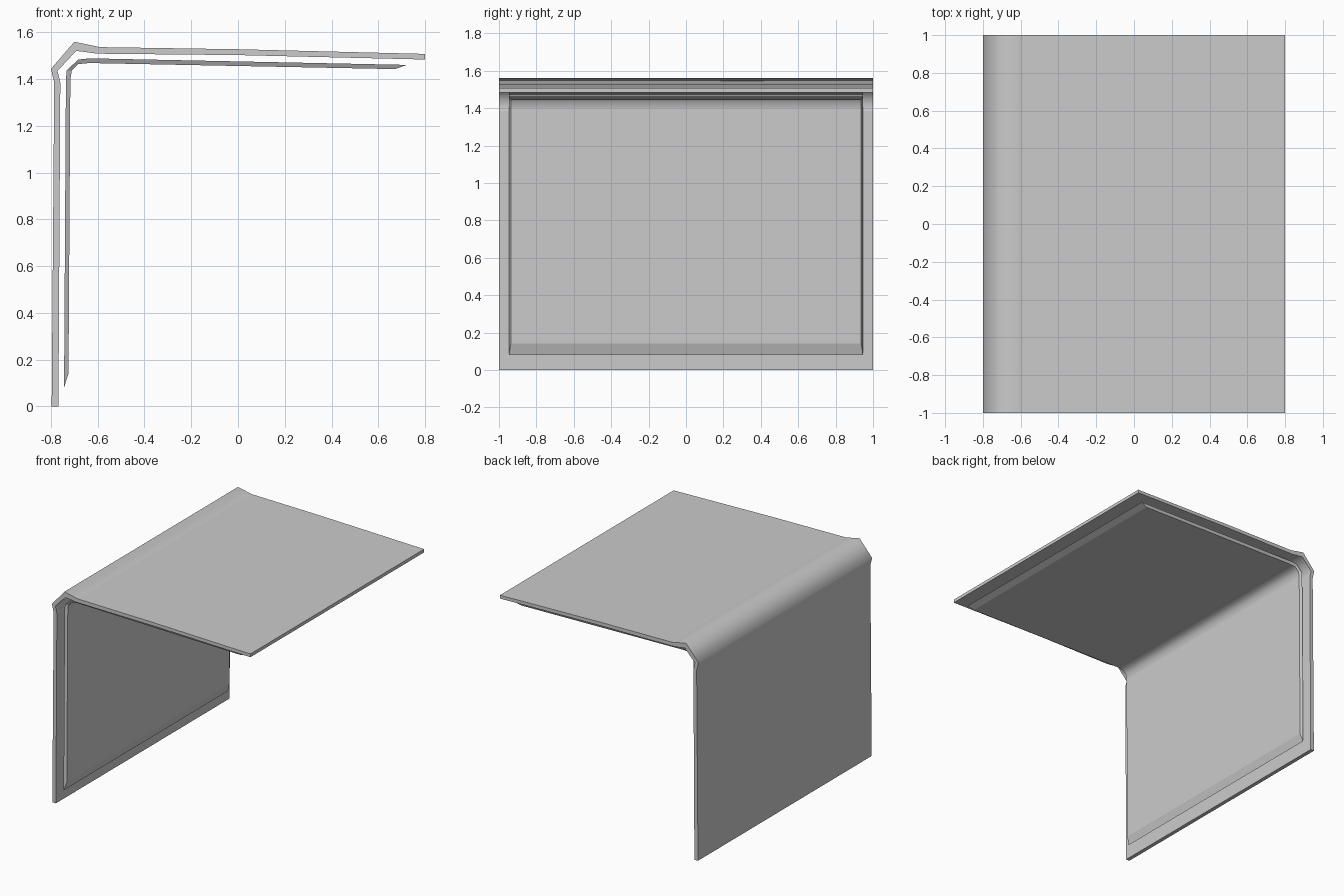
import bpy
import bmesh

cube = bpy.data.objects.get("Cube")
if cube:
    bpy.data.objects.remove(cube, do_unlink=True)

# One plain grey for both sheets
grey = bpy.data.materials.new("plain grey")
grey.use_nodes = True
colour = (0.6, 0.6, 0.6, 1)
grey.diffuse_color = colour
grey.node_tree.nodes["Principled BSDF"].inputs["Base Color"].default_value = colour


def folded_sheet(name, outer, inner, outer_half, inner_half):
    """Sheet bent in the xz plane and run along y; its two skins may differ in width."""
    bm = bmesh.new()
    skin = {}
    for key, line, half in (("out", outer, outer_half), ("in", inner, inner_half)):
        for side in (-1, 1):
            skin[key, side] = [bm.verts.new((x, side * half, z)) for x, z in line]
    # Closed loop of four long strips: outer skin, end edges and inner skin
    loop = [skin["out", -1], skin["out", 1], skin["in", 1], skin["in", -1]]
    for a, b in zip(loop, loop[1:] + loop[:1]):
        for i in range(len(outer) - 1):
            bm.faces.new((a[i], a[i + 1], b[i + 1], b[i]))
    # Free ends of the sheet
    for i in (0, -1):
        bm.faces.new([line[i] for line in loop])
    bmesh.ops.recalc_face_normals(bm, faces=bm.faces)
    # Round shading only across the fold
    for f in bm.faces:
        f.smooth = True
    for e in bm.edges:
        a, b = (v.co for v in e.verts)
        along_y = abs(a.y - b.y) > 1
        in_fold = a.x < -0.62 and a.z > 1.4
        e.smooth = along_y and in_fold and e.calc_face_angle() < 1.1
    mesh = bpy.data.meshes.new(name)
    bm.to_mesh(mesh)
    bm.free()
    mesh.materials.append(grey)
    ob = bpy.data.objects.new(name, mesh)
    bpy.context.collection.objects.link(ob)
    return ob


# Outer shell: upright wall, raised fold, gently sloping top
folded_sheet(
    "outer_shell",
    [(-0.797, 0), (-0.786, 1.385), (-0.80, 1.444), (-0.70, 1.56),
     (-0.59, 1.537), (0, 1.528), (0.80, 1.508)],
    [(-0.768, 0), (-0.760, 1.385), (-0.772, 1.435), (-0.692, 1.521),
     (-0.60, 1.509), (0, 1.503), (0.80, 1.484)],
    1.0, 1.0)

# Inner liner: thinner panel hung just inside, with bevelled borders
folded_sheet(
    "inner_liner",
    [(-0.744, 0.081), (-0.736, 1.40), (-0.733, 1.436), (-0.684, 1.484),
     (-0.634, 1.489), (0.722, 1.461)],
    [(-0.725, 0.141), (-0.717, 1.40), (-0.711, 1.436), (-0.684, 1.464),
     (-0.638, 1.469), (0.672, 1.443)],
    0.946, 0.936)
